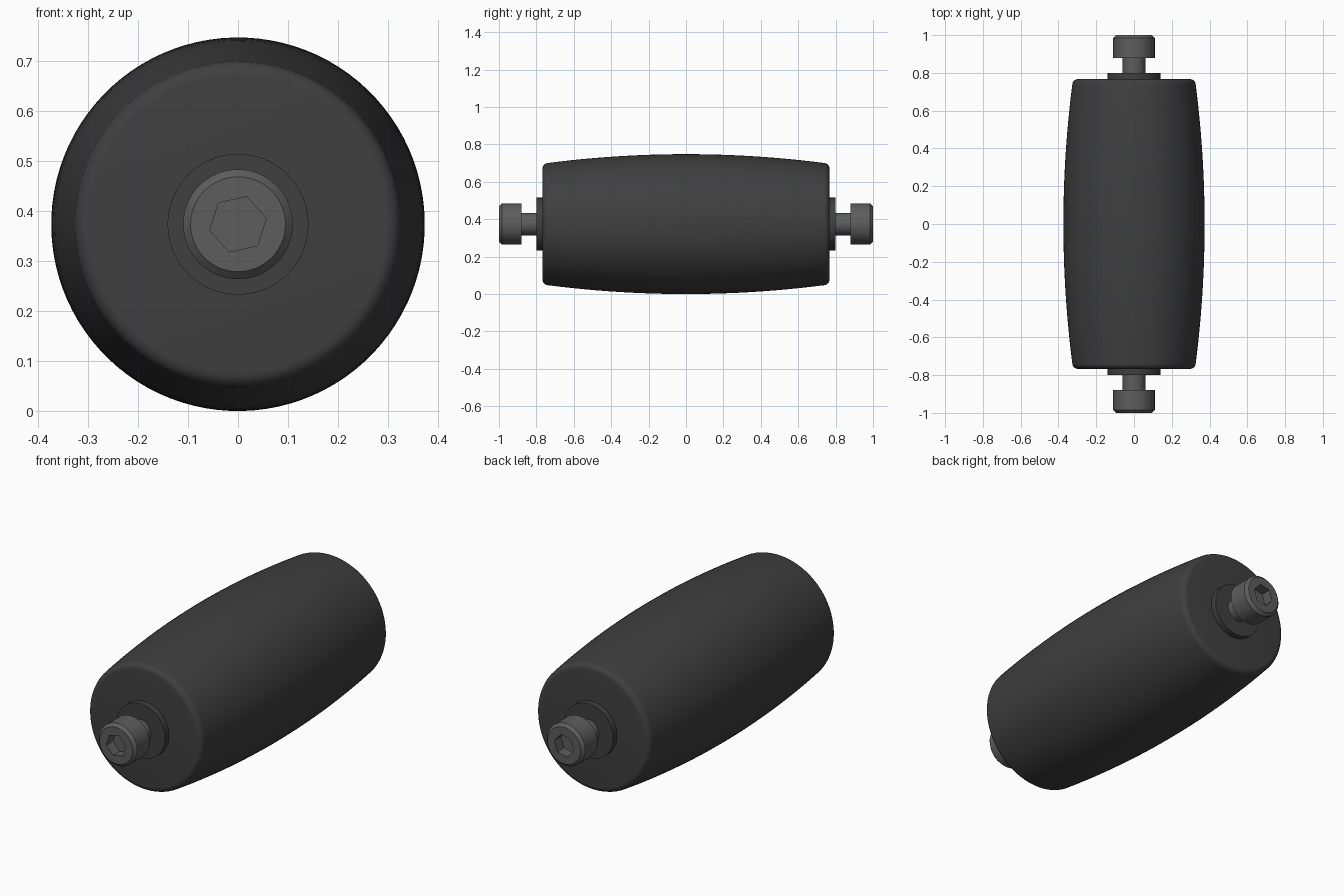
import bpy, bmesh, math

if "Cube" in bpy.data.objects:
    bpy.data.objects.remove(bpy.data.objects["Cube"])

CZ = 0.374                 # height of the axle
TWIST = math.radians(12.5)  # rotation of the hex sockets


def material(name, v):
    m = bpy.data.materials.new(name)
    m.diffuse_color = (v, v, v, 1)
    m.use_nodes = True
    m.node_tree.nodes["Principled BSDF"].inputs["Base Color"].default_value = m.diffuse_color
    return m


RUBBER = material("dark_rubber", 0.05)
STEEL = material("grey_steel", 0.11)


def hex_radius(r, a):
    """Distance to the edge of a hexagon of corner radius r at angle a."""
    sector = math.pi / 3
    return r * math.cos(sector / 2) / math.cos(a % sector - sector / 2)


def lathe(name, profile, mat, seg, side=1):
    """Spin (y, radius[, 'hex']) points about the y axle and cap both ends."""
    bm = bmesh.new()
    rings = []
    for y, r, *shape in profile:
        ring = []
        for i in range(seg):
            a = 2 * math.pi * i / seg
            rr = hex_radius(r, a) if shape else r
            t = a + TWIST
            ring.append(bm.verts.new((rr * math.cos(t), side * y, CZ + rr * math.sin(t))))
        rings.append(ring)
    for p, q in zip(rings, rings[1:]):
        for i in range(seg):
            j = (i + 1) % seg
            bm.faces.new((p[i], p[j], q[j], q[i]))
    bm.faces.new(rings[0])
    bm.faces.new(rings[-1])
    bmesh.ops.recalc_face_normals(bm, faces=bm.faces)
    me = bpy.data.meshes.new(name)
    bm.to_mesh(me)
    bm.free()
    me.materials.append(mat)
    ob = bpy.data.objects.new(name, me)
    bpy.context.collection.objects.link(ob)
    bpy.ops.object.select_all(action='DESELECT')
    ob.select_set(True)
    bpy.context.view_layer.objects.active = ob
    bpy.ops.object.shade_smooth_by_angle(angle=math.radians(30))
    return ob


# Crowned roller with rounded rims
END, FILLET = 0.767, 0.03
edge = END - FILLET
rim_r = 0.374 - 0.047
half = [(edge * i / 12, 0.374 - 0.047 * (i / 12) ** 2) for i in range(13)]
half += [(edge + FILLET * math.sin(a), rim_r - FILLET + FILLET * math.cos(a))
         for a in (math.pi / 2 * k / 6 for k in range(1, 7))]
lathe("roller", [(-y, r) for y, r in reversed(half[1:])] + half, RUBBER, 96)

# Collar and socket-head bolt at each end
for label, side in (("front", -1), ("back", 1)):
    lathe(label + "_collar", [(0.75, 0.141), (0.80, 0.141)], RUBBER, 64, side)
    lathe(label + "_bolt", [
        (0.76, 0.06), (0.88, 0.06), (0.88, 0.11), (0.985, 0.11), (1.0, 0.095),
        (1.0, 0.058, "hex"), (0.945, 0.058, "hex")], STEEL, 48, side)
